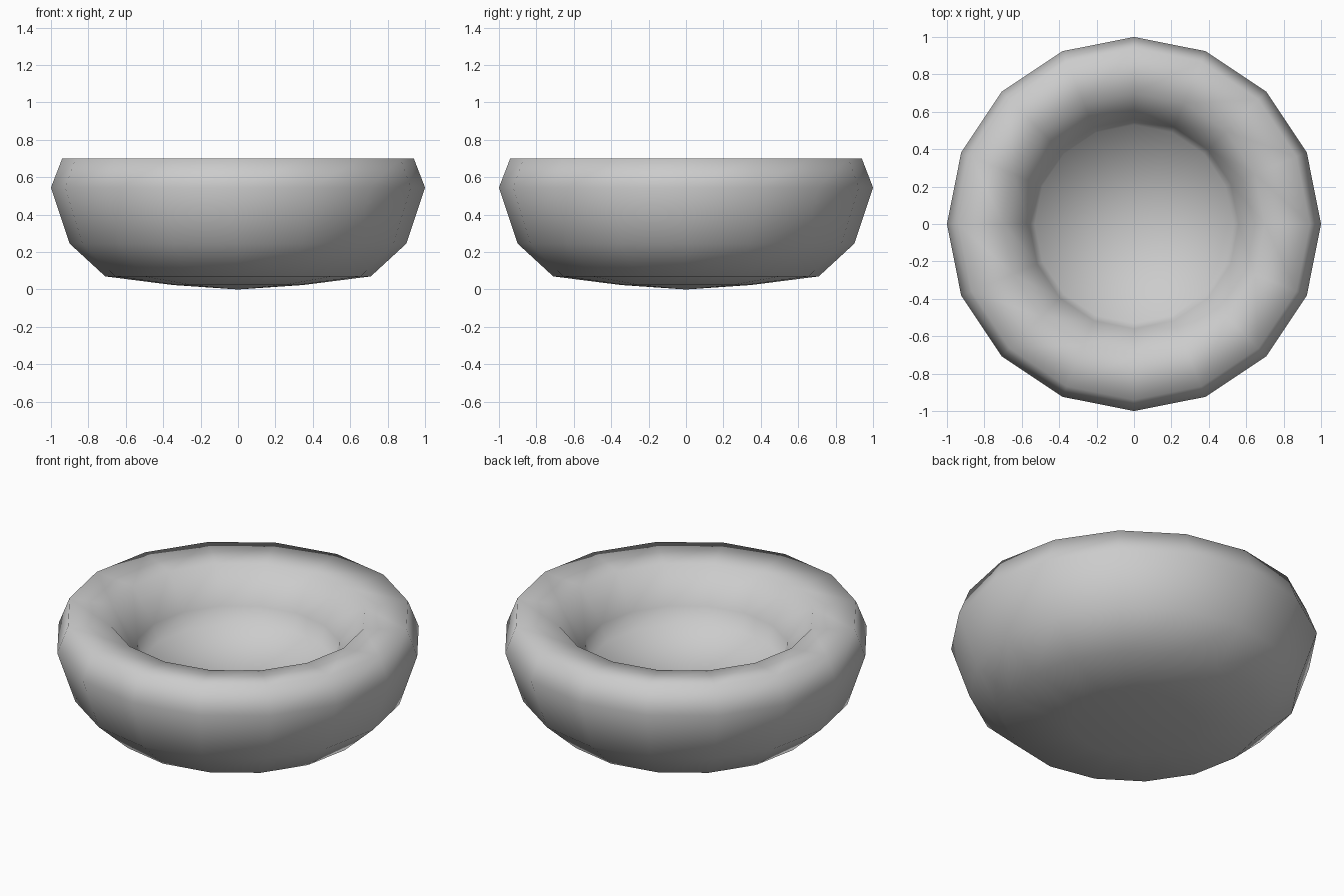
import bpy, bmesh, math

if "Cube" in bpy.data.objects:
    bpy.data.objects.remove(bpy.data.objects["Cube"])

SIDES = 16
# Bowl profile (radius, height): underside, outer wall, rim, inner wall, floor
PROFILE = [(0.35, 0.024), (0.71, 0.07), (0.90, 0.245), (1.0, 0.545),
           (0.94, 0.70), (0.70, 0.68), (0.56, 0.49), (0.53, 0.39)]
BASE_Z, FLOOR_Z = 0.0, 0.34

bm = bmesh.new()


def ring(r, z):
    return [bm.verts.new((r * math.cos(2 * math.pi * i / SIDES),
                          r * math.sin(2 * math.pi * i / SIDES), z))
            for i in range(SIDES)]


rings = [ring(r, z) for r, z in PROFILE]
base = bm.verts.new((0, 0, BASE_Z))
floor = bm.verts.new((0, 0, FLOOR_Z))

# Bands between rings, plus fans closing the underside and the inner floor
for i in range(SIDES):
    j = (i + 1) % SIDES
    for a, b in zip(rings, rings[1:]):
        bm.faces.new((a[i], a[j], b[j], b[i]))
    bm.faces.new((base, rings[0][j], rings[0][i]))
    bm.faces.new((floor, rings[-1][i], rings[-1][j]))

bmesh.ops.recalc_face_normals(bm, faces=bm.faces)
for f in bm.faces:
    f.smooth = True

mesh = bpy.data.meshes.new("bowl")
bm.to_mesh(mesh)
bm.free()
bowl = bpy.data.objects.new("bowl", mesh)
bpy.context.collection.objects.link(bowl)
